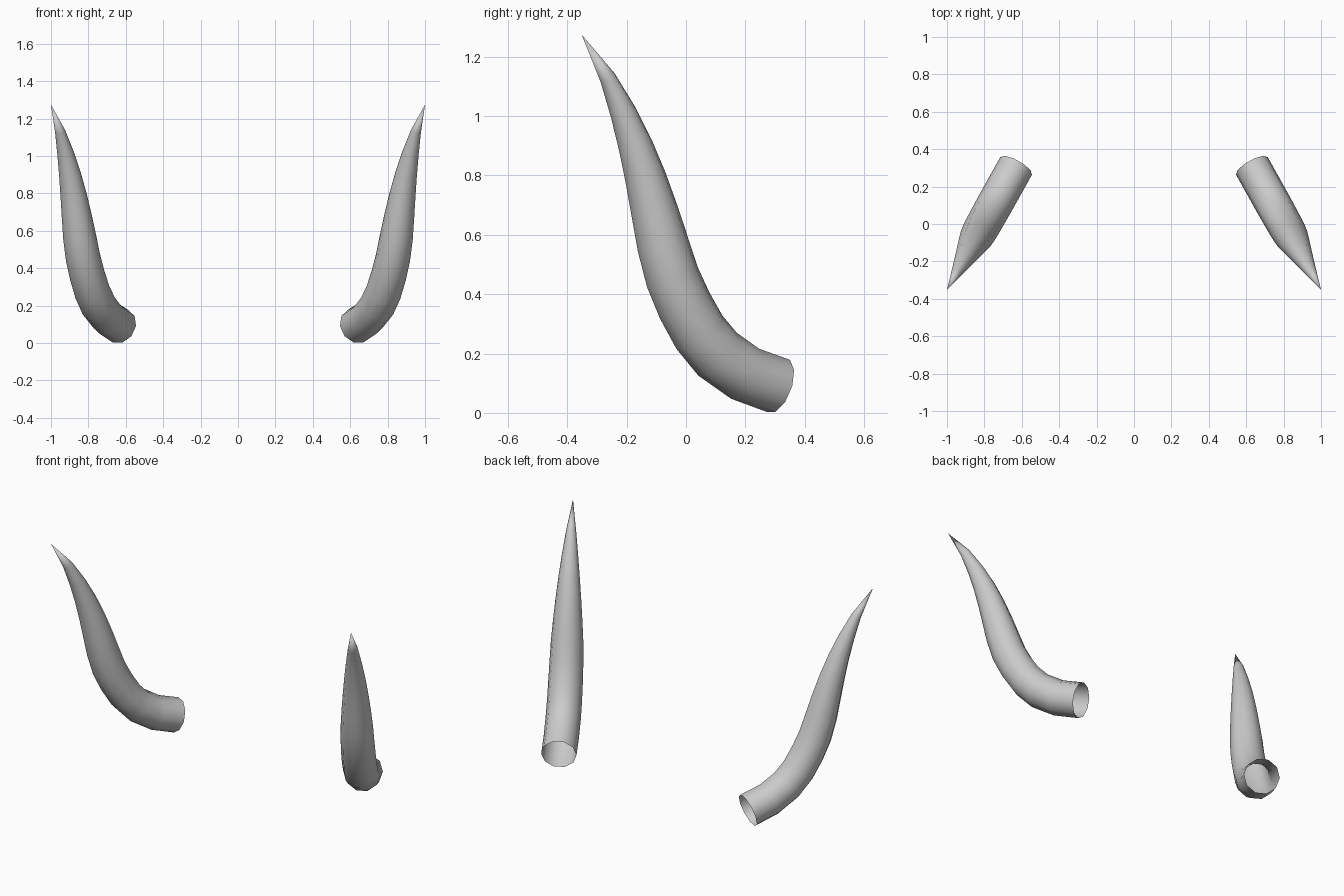
import bpy, bmesh, math
from mathutils import Vector

if "Cube" in bpy.data.objects:
    bpy.data.objects.remove(bpy.data.objects["Cube"])

SIDES = 10
# Centreline stations seen from the side: (y, z, radius)
PATH = [(0.311, 0.091, 0.097), (0.199, 0.132, 0.097), (0.106, 0.198, 0.097),
        (0.045, 0.272, 0.096), (-0.005, 0.363, 0.095), (-0.046, 0.458, 0.093),
        (-0.078, 0.568, 0.089), (-0.105, 0.675, 0.081), (-0.135, 0.787, 0.071),
        (-0.170, 0.900, 0.059), (-0.212, 1.013, 0.045), (-0.264, 1.130, 0.028)]
TIP = (-0.352, 1.275)


def on_plane(y, z):
    """The horn bends in a vertical plane turned 30 degrees outward."""
    return Vector((0.63 + (PATH[0][0] - y) * 0.558, y, z))


# Horn: open at the root, tapering to a point
points = [on_plane(y, z) for y, z, r in PATH] + [on_plane(*TIP)]
heading = points[-1] - points[0]
side = Vector((-heading.y, heading.x, 0)).normalized()

bm = bmesh.new()
rings = []
for i, (y, z, r) in enumerate(PATH):
    tangent = (points[i + 1] - points[max(i - 1, 0)]).normalized()
    up = side.cross(tangent)
    ring = []
    for k in range(SIDES):
        a = 2 * math.pi * k / SIDES
        ring.append(bm.verts.new(points[i] + r * (side * math.cos(a) + up * math.sin(a))))
    rings.append(ring)
tip = bm.verts.new(points[-1])
for a, b in zip(rings, rings[1:]):
    for k in range(SIDES):
        n = (k + 1) % SIDES
        bm.faces.new((a[k], a[n], b[n], b[k]))
for k in range(SIDES):
    bm.faces.new((rings[-1][k], rings[-1][(k + 1) % SIDES], tip))

mesh = bpy.data.meshes.new("horns")
bm.to_mesh(mesh)
bm.free()
horns = bpy.data.objects.new("horns", mesh)
bpy.context.collection.objects.link(horns)
for p in mesh.polygons:
    p.use_smooth = True

# Matching horn on the other side
mirror = horns.modifiers.new("mirror", 'MIRROR')
mirror.use_axis = (True, False, False)
